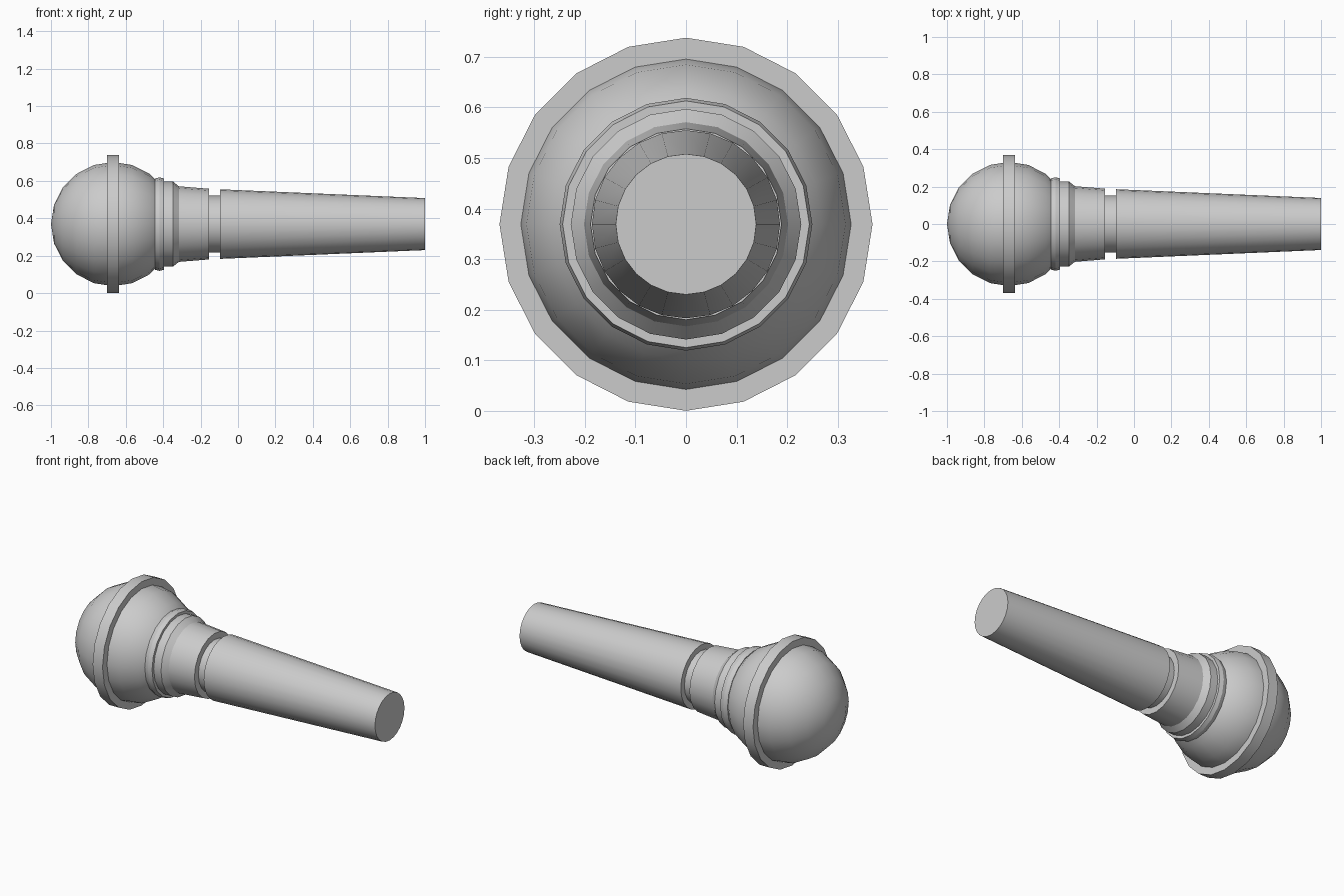
import bpy, bmesh
from math import sin, cos, pi, radians

old = bpy.data.objects.get("Cube")
if old:
    bpy.data.objects.remove(old, do_unlink=True)

AXIS_Z = 0.369   # height of the long axis

grey = bpy.data.materials.new("plain grey")
grey.use_nodes = True
grey.diffuse_color = (0.6, 0.6, 0.6, 1)
grey.node_tree.nodes["Principled BSDF"].inputs["Base Color"].default_value = (0.6, 0.6, 0.6, 1)


def lathe(name, profile, sides=20, smooth=30):
    """Turn (x, radius) points around the long axis and close both ends."""
    bm = bmesh.new()
    rings = []
    for x, r in profile:
        if r < 1e-5:
            rings.append([bm.verts.new((x, 0, AXIS_Z))])
            continue
        turn = [2 * pi * i / sides for i in range(sides)]
        rings.append([bm.verts.new((x, r * sin(a), AXIS_Z + r * cos(a))) for a in turn])
    for a, b in zip(rings, rings[1:]):
        for i in range(sides):
            j = (i + 1) % sides
            quad = [a[i % len(a)], a[j % len(a)], b[j % len(b)], b[i % len(b)]]
            bm.faces.new(list(dict.fromkeys(quad)))
    for end in (rings[0], rings[-1]):
        if len(end) > 1:
            bm.faces.new(end)
    bmesh.ops.recalc_face_normals(bm, faces=bm.faces)
    mesh = bpy.data.meshes.new(name)
    bm.to_mesh(mesh)
    bm.free()
    mesh.materials.append(grey)
    obj = bpy.data.objects.new(name, mesh)
    bpy.context.collection.objects.link(obj)
    bpy.ops.object.select_all(action='DESELECT')
    obj.select_set(True)
    bpy.context.view_layer.objects.active = obj
    bpy.ops.object.shade_smooth_by_angle(angle=radians(smooth))
    return obj


# Ball grille
BALL_X, BALL_R = -0.668, 0.332
lathe("grille_ball", [(BALL_X - BALL_R * cos(pi * k / 10), BALL_R * sin(pi * k / 10))
                      for k in range(11)])

# Band around the widest part of the ball
lathe("grille_band", [(-0.70, 0.369), (-0.635, 0.369)])

# Collar under the ball
lathe("collar", [(-0.444, 0.244), (-0.42, 0.25), (-0.396, 0.244)], smooth=20)

# Neck that tapers towards the handle
lathe("neck", [(-0.42, 0.228), (-0.348, 0.228), (-0.316, 0.202), (-0.155, 0.189)], smooth=20)

# Narrow groove between neck and handle
lathe("groove", [(-0.17, 0.152), (-0.08, 0.152)])

# Long tapered handle
lathe("handle", [(-0.096, 0.186), (1.0, 0.139)], sides=24)
